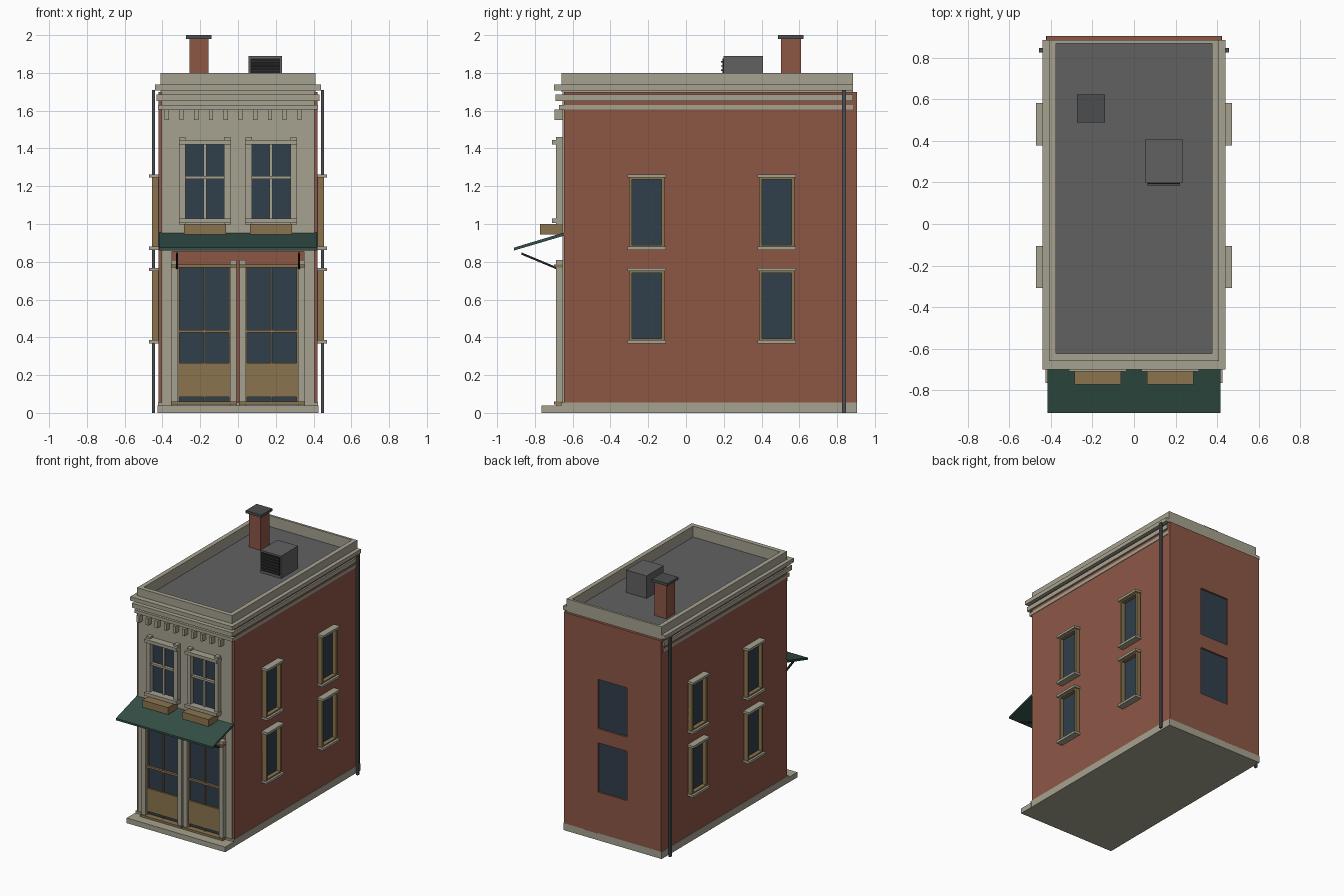
import bpy, bmesh
from mathutils import Vector

default_cube = bpy.data.objects.get("Cube")
if default_cube:
    bpy.data.objects.remove(default_cube, do_unlink=True)


def material(name, red, green, blue):
    mat = bpy.data.materials.new(name)
    mat.use_nodes = True
    colour = (red, green, blue, 1)
    mat.diffuse_color = colour
    shader = next(n for n in mat.node_tree.nodes if n.type == "BSDF_PRINCIPLED")
    shader.inputs["Base Color"].default_value = colour
    return mat


brick = material("brick red", .27, .095, .06)
stone = material("pale stone", .38, .36, .28)
wood = material("tan wood", .26, .175, .077)
glass = material("dark glass", .03, .05, .07)
green = material("awning green", .035, .08, .065)
roofing = material("roof grey", .12, .12, .12)
metal = material("dark metal", .07, .075, .08)
black = material("black iron", .015, .015, .018)


def make_object(name, mat, bm):
    bmesh.ops.recalc_face_normals(bm, faces=bm.faces)
    mesh = bpy.data.meshes.new(name)
    bm.to_mesh(mesh)
    bm.free()
    mesh.materials.append(mat)
    obj = bpy.data.objects.new(name, mesh)
    bpy.context.collection.objects.link(obj)
    return obj


def boxes(name, mat, *spans, mirror=False):
    """Build one object from (x range, y range, z range) boxes, optionally mirrored in x."""
    bm = bmesh.new()
    for xs, ys, zs in spans:
        sides = (xs, (-xs[1], -xs[0])) if mirror else (xs,)
        for side in sides:
            low, high = Vector((side[0], ys[0], zs[0])), Vector((side[1], ys[1], zs[1]))
            corners = bmesh.ops.create_cube(bm, size=1)["verts"]
            for vert in corners:
                vert.co = (low + high) / 2 + vert.co * (high - low)
    return make_object(name, mat, bm)


def prism(name, mat, profile, xs):
    """Extrude a (y, z) outline along x."""
    bm = bmesh.new()
    face = bm.faces.new([bm.verts.new((xs[0], y, z)) for y, z in profile])
    extruded = bmesh.ops.extrude_face_region(bm, geom=[face])["geom"]
    moved = [item for item in extruded if isinstance(item, bmesh.types.BMVert)]
    bmesh.ops.translate(bm, verts=moved, vec=(xs[1] - xs[0], 0, 0))
    return make_object(name, mat, bm)


def both(half):
    return (-half, half)


# Main measurements
WALL = .42
FRONT = -.645
FACADE = -.653
CASING = -.688
LEDGE = -.71
REAR = .89
BACK = .905
EAVES = 1.7
TOP = 1.8
PARAPET = .41
depth = (FRONT, REAR)

# Walls, base and step
boxes("brick_body", brick, (both(WALL), depth, (.05, EAVES)))
boxes("stone_base", stone, (both(WALL + .004), (-.66, BACK), (0, .055)))
boxes("front_step", stone, (both(WALL + .005), (-.765, -.65), (0, .04)))

# Back wall with two recessed windows
floors = ((.375, .76), (.87, 1.255))
rear_half = .125
rear = (REAR, BACK)
gaps = ((.05, floors[0][0]), (floors[0][1], floors[1][0]), (floors[1][1], EAVES))
boxes("back_wall_sides", brick, ((rear_half, WALL), rear, (.05, EAVES)), mirror=True)
boxes("back_wall_bands", brick, *[(both(rear_half), rear, gap) for gap in gaps])
boxes("back_window_glass", glass,
      *[(both(rear_half), (REAR, REAR + .002), floor) for floor in floors])

# Stone facade: upper panel and corner strips
skin = (FACADE, FRONT)
boxes("facade_panel", stone, (both(.405), skin, (.855, EAVES)))
boxes("facade_corner_strips", stone, ((.35, .405), skin, (.05, .855)), mirror=True)

# Cornice bands wrapping the front and both sides
for name, half, front, zs in (
    ("lower", .424, -.672, (1.605, 1.63)),
    ("middle", .432, -.69, (1.65, 1.685)),
    ("upper", .44, -.7, (1.707, 1.738)),
):
    boxes(name + "_cornice_front", stone, (both(half), (front, FRONT), zs))
    boxes(name + "_cornice_sides", stone, ((.4, half), (FRONT, REAR - .005), zs), mirror=True)

# Dentils under the cornice
dentils = []
for i in range(10):
    x = -.377 + i * .078
    dentils.append(((x - .011, x + .011), (-.695, FRONT), (1.55, 1.605)))
boxes("cornice_dentils", stone, *dentils)

# Parapet and roof deck
rim = .035
lip = (EAVES, TOP)
ends = (FACADE - .005, REAR - .005)
boxes("parapet_sides", stone, ((PARAPET - rim, PARAPET), ends, lip), mirror=True)
boxes("parapet_ends", stone,
      (both(PARAPET), (ends[0], ends[0] + rim), lip),
      (both(PARAPET), (ends[1] - rim / 2, ends[1]), lip))
boxes("roof_deck", roofing, (both(.39), (-.63, .875), (EAVES - .01, EAVES + .015)))


def opening(name, inner, outer, width, zs, bar_mat, bar, bar_y):
    """A mirrored pair of front openings: glass, jambs, head and sill."""
    pane = (inner + width, outer - width)
    boxes(name + "_glass", glass, (pane, (FACADE - .002, FRONT), zs), mirror=True)
    jamb_z = (zs[0] - .035, zs[1] + .04)
    jamb_y = (CASING, FRONT)
    boxes(name + "_jambs", stone, ((inner, pane[0]), jamb_y, jamb_z),
          ((pane[1], outer), jamb_y, jamb_z), mirror=True)
    boxes(name + "_head_and_sill", bar_mat,
          ((inner - .003, outer + .003), (bar_y, FRONT), (zs[1], zs[1] + bar)),
          ((inner - .003, outer + .003), (bar_y, FRONT), (zs[0] - bar, zs[0])), mirror=True)
    return pane, sum(pane) / 2


# Upper front windows with glazing bars and flower boxes
pane, mid = opening("upper_window", .04, .31, .033, (1.03, 1.42), stone, .025, LEDGE)
bar_depth = (FACADE - .014, FRONT)
boxes("upper_window_bars", stone,
      ((mid - .008, mid + .008), bar_depth, (1.03, 1.42)),
      (pane, (CASING + .01, FRONT), (1.238, 1.254)), mirror=True)
boxes("flower_boxes", wood, ((.063, .285), (-.773, FACADE), (.945, 1)), mirror=True)

# Shopfront bays with timber frame and lower panels
pane, mid = opening("shopfront", .007, .352, .035, (.06, .77), wood, .016, CASING - .01)
boxes("shopfront_panels", wood, (pane, (-.668, FRONT), (.085, .265)), mirror=True)
boxes("shopfront_frame", wood,
      ((mid - .004, mid + .004), bar_depth, (.06, .77)),
      ((pane[0], pane[0] + .006), bar_depth, (.06, .77)),
      ((pane[1] - .006, pane[1]), bar_depth, (.06, .77)),
      (pane, (-.672, FRONT), (.425, .44)), mirror=True)

# Sloping awning and its iron stays
prism("awning", green,
      [(FRONT, .955), (-.91, .875), (-.91, .86), (FRONT, .938)], both(.417))
for side, x in (("right", -.323), ("left", .323)):
    prism(side + "_awning_stay", black,
          [(-.872, .85), (-.68, .77), (-.68, .758), (-.872, .838)], (x - .006, x + .006))

# Side windows: deep timber frames with stone head and sill
for place, middle in (("front", -.207), ("rear", .48)):
    for level, (low, high) in zip(("lower", "upper"), floors):
        name = place + "_" + level + "_side_window"
        near, far = middle - .094, middle + .094
        proud = (WALL - .01, .455)
        boxes(name + "_glass", glass,
              ((WALL, WALL + .004), (near, far), (low, high)), mirror=True)
        boxes(name + "_frame", wood,
              (proud, (near, near + .016), (low, high)),
              (proud, (far - .016, far), (low, high)),
              (proud, (near, far), (low, low + .02)),
              (proud, (near, far), (high - .02, high)), mirror=True)
        ledge = (WALL - .01, .472)
        span = (near - .008, far + .008)
        boxes(name + "_head_and_sill", stone,
              (ledge, span, (low - .008, low + .01)),
              (ledge, span, (high - .01, high + .008)), mirror=True)

# Downpipes at the rear corners
boxes("downpipes", metal, ((.44, .456), (.825, .846), (0, 1.71)), mirror=True)

# Chimney
boxes("chimney_stack", brick, ((-.256, -.156), (.502, .608), (EAVES, 1.985)))
boxes("chimney_cap", metal, ((-.275, -.14), (.487, .623), (1.98, 2)))

# Rooftop vent with louvres
boxes("roof_vent", roofing, ((.055, .233), (.198, .408), (EAVES, 1.89)))
louvre_x = (.065, .222)
boxes("vent_grille", black, (louvre_x, (.193, .2), (1.735, 1.877)))
boxes("vent_louvres", metal, *[
    (louvre_x, (.184, .2), (z, z + .007)) for z in (1.745 + i * .022 for i in range(6))])
